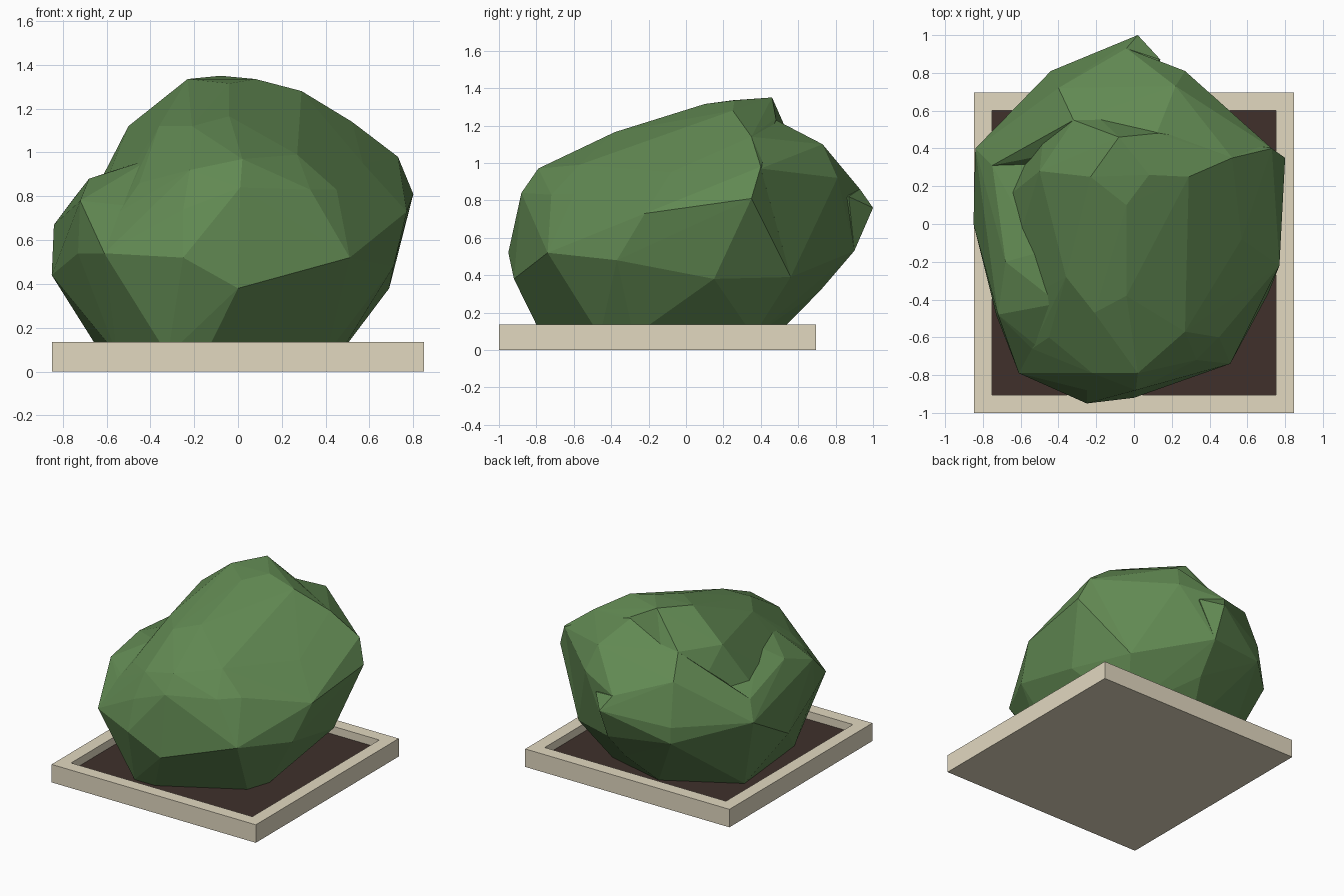
import bpy, bmesh


def material(name, rgb):
    m = bpy.data.materials.new(name)
    m.diffuse_color = (*rgb, 1)
    return m


def finish(bm, name, mat):
    bmesh.ops.recalc_face_normals(bm, faces=bm.faces)
    mesh = bpy.data.meshes.new(name)
    bm.to_mesh(mesh)
    bm.free()
    mesh.materials.append(mat)
    ob = bpy.data.objects.new(name, mesh)
    bpy.context.collection.objects.link(ob)
    return ob


def hull(name, points, mat):
    """Faceted convex clump around a few key points."""
    bm = bmesh.new()
    for p in points:
        bm.verts.new(p)
    bmesh.ops.convex_hull(bm, input=bm.verts)
    loose = [v for v in bm.verts if not v.link_faces]
    bmesh.ops.delete(bm, geom=loose, context='VERTS')
    return finish(bm, name, mat)


stone = material("stone", (0.76, 0.69, 0.53))
earth = material("earth", (0.05, 0.03, 0.024))
leaf = material("leaf", (0.12, 0.25, 0.085))

# Planter tray: rectangular frame with a recessed bed
CY = -0.152
HX, HY, H, BED, RIM = 0.848, 0.848, 0.135, 0.075, 0.095
bm = bmesh.new()


def ring(inset, z):
    x, y = HX - inset, HY - inset
    return [bm.verts.new((sx * x, CY + sy * y, z))
            for sx, sy in ((-1, -1), (1, -1), (1, 1), (-1, 1))]


rings = [ring(0, 0), ring(0, H), ring(RIM, H), ring(RIM, BED)]
for a, b in zip(rings, rings[1:]):
    for i in range(4):
        j = (i + 1) % 4
        bm.faces.new((a[i], a[j], b[j], b[i]))
bm.faces.new(rings[0][::-1])
bm.faces.new(rings[-1])
tray = finish(bm, "planter_tray", stone)
tray.data.materials.append(earth)
tray.data.polygons[-1].material_index = 1

# Main body of the bush
foot = [
    (-0.15, -0.77, 0.075), (-0.32, -0.77, 0.075), (0.40, -0.46, 0.075),
    (0.46, -0.28, 0.075), (0.36, 0.36, 0.075), (-0.11, 0.48, 0.075),
    (-0.62, 0.19, 0.075), (-0.55, -0.50, 0.075)]
belt = [
    (0.0, -0.92, 0.38), (-0.25, -0.95, 0.52), (0.51, -0.74, 0.52),
    (0.71, -0.37, 0.48), (0.69, 0.15, 0.38), (0.50, 0.56, 0.39),
    (-0.44, 0.81, 0.56), (-0.85, 0.0, 0.44), (-0.61, -0.79, 0.54),
    (-0.73, -0.48, 0.54),
    (-0.25, -0.88, 0.74), (0.01, -0.88, 0.84), (0.33, -0.72, 0.83),
    (0.45, -0.60, 0.83), (0.77, -0.22, 0.73), (0.80, 0.35, 0.81),
    (0.73, 0.40, 0.98), (-0.54, -0.66, 0.73), (0.02, -0.79, 0.97),
    (-0.22, -0.79, 0.92), (-0.45, -0.60, 0.86), (0.27, -0.57, 0.99),
    (0.57, -0.08, 0.95)]
crown = [
    (-0.21, -0.47, 1.12), (-0.04, -0.38, 1.165), (-0.36, -0.28, 1.12),
    (0.52, 0.35, 1.14), (0.29, 0.25, 1.28), (-0.50, 0.28, 1.12),
    (0.08, 0.26, 1.335), (-0.23, 0.25, 1.335), (-0.04, 0.10, 1.315),
    (-0.08, 0.46, 1.35), (0.12, 0.48, 1.24), (-0.32, 0.55, 1.12)]
hull("bush_body", foot + belt + crown, leaf)

# Lobe bulging out at the back
hull("bush_back_lobe", [
    (-0.04, 0.93, 0.86), (0.27, 0.81, 0.92), (0.02, 0.90, 0.53),
    (-0.44, 0.81, 0.56), (-0.44, 0.81, 0.68), (0.0, 0.72, 0.32),
    (0.50, 0.56, 0.39), (0.73, 0.40, 0.97), (0.22, 0.73, 1.10),
    (-0.40, 0.72, 0.98), (0.12, 0.48, 1.23), (-0.32, 0.55, 1.12),
    (-0.11, 0.48, 0.075), (0.36, 0.36, 0.075), (0.52, 0.35, 1.14),
    (-0.84, 0.40, 0.67), (-0.75, 0.31, 0.79), (-0.57, 0.33, 0.82),
], leaf)

# Small pointed tip at the very back
hull("bush_back_tip", [
    (0.02, 1.0, 0.76), (-0.04, 0.93, 0.86), (0.14, 0.87, 0.82),
    (0.02, 0.90, 0.53), (-0.44, 0.81, 0.56), (-0.44, 0.81, 0.68),
    (-0.40, 0.72, 0.98), (0.0, 0.6, 0.7),
], leaf)

# Shelf-like lobe on the left
hull("bush_left_lobe", [
    (-0.68, -0.20, 0.88), (-0.56, 0.32, 0.84), (-0.75, 0.31, 0.79),
    (-0.84, 0.40, 0.67), (-0.82, 0.25, 0.58), (-0.85, 0.0, 0.44),
    (-0.50, -0.15, 0.94), (-0.40, -0.42, 0.97), (-0.72, -0.48, 0.78),
    (-0.73, -0.48, 0.54), (-0.61, -0.79, 0.54), (-0.54, -0.66, 0.73),
    (-0.44, 0.81, 0.56), (-0.30, 0.0, 0.60), (-0.25, -0.86, 0.73),
    (-0.62, 0.19, 0.075),
], leaf)
